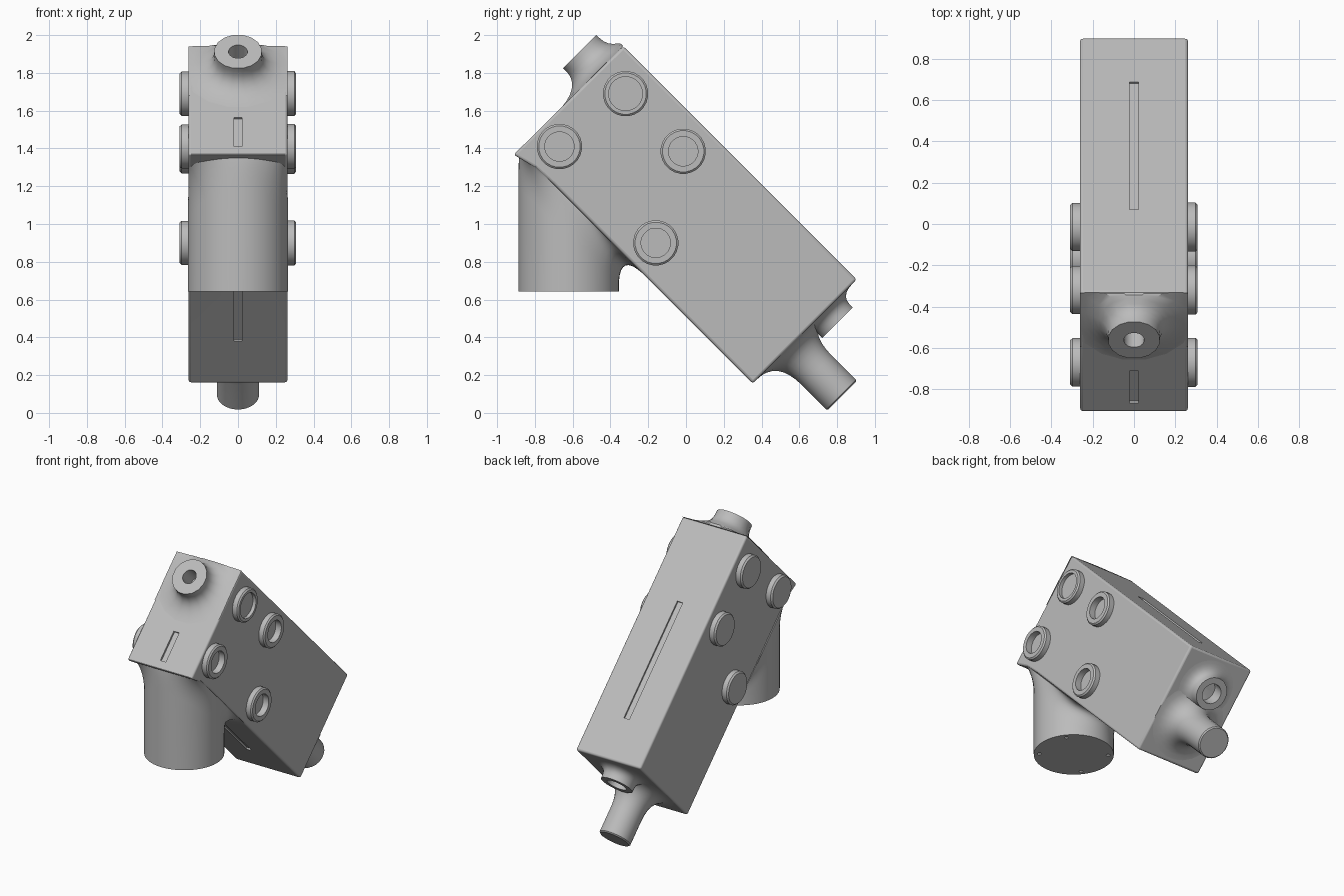
import bpy, bmesh
from math import sin, cos, pi, sqrt
from mathutils import Vector, Matrix

if "Cube" in bpy.data.objects:
    bpy.data.objects.remove(bpy.data.objects["Cube"])

grey = bpy.data.materials.new("plain_grey")
grey.use_nodes = True
GREY = (0.5, 0.5, 0.5, 1)
grey.diffuse_color = GREY
grey.node_tree.nodes["Principled BSDF"].inputs["Base Color"].default_value = GREY

# The housing leans 45 degrees: local y runs down its length, local z is its back
TILT = Matrix.Rotation(-pi / 4, 4, 'X')
HALF_W, U0, U1, V0, V1 = 0.262, -1.608, 0.14, 0.36, 1.138


def finish(name, bm, angle=0.6):
    bmesh.ops.recalc_face_normals(bm, faces=bm.faces)
    mesh = bpy.data.meshes.new(name)
    bm.to_mesh(mesh)
    bm.free()
    mesh.materials.append(grey)
    ob = bpy.data.objects.new(name, mesh)
    bpy.context.collection.objects.link(ob)
    smooth(ob, angle)
    return ob


def smooth(ob, angle=0.6):
    bpy.ops.object.select_all(action='DESELECT')
    ob.select_set(True)
    bpy.context.view_layer.objects.active = ob
    bpy.ops.object.shade_smooth_by_angle(angle=angle)


def loft(name, rings, angle=0.6):
    """Skin a list of equal rings and cap both ends."""
    bm = bmesh.new()
    rows = [[bm.verts.new(p) for p in ring] for ring in rings]
    n = len(rows[0])
    for a, b in zip(rows, rows[1:]):
        for i in range(n):
            j = (i + 1) % n
            bm.faces.new((a[i], a[j], b[j], b[i]))
    bm.faces.new(rows[0])
    bm.faces.new(rows[-1])
    return finish(name, bm, angle)


def bezier(a, b, c, steps=8):
    ts = [i / steps for i in range(steps + 1)]
    return [a * (1 - t) ** 2 + b * (2 * t * (1 - t)) + c * t * t for t in ts]


def lathe(name, origin, axis, profile, n=24, clamp=False, mat=None):
    """Turn (radius, height) points about an axis, kept inside the housing if asked."""
    turn = Vector(axis).to_track_quat('Z', 'Y')
    rings = []
    for r, h in profile:
        ring = []
        for i in range(n):
            a = 2 * pi * (i + 0.5) / n
            p = Vector(origin) + turn @ Vector((r * cos(a), r * sin(a), h))
            if clamp:
                p.x = max(-HALF_W, min(HALF_W, p.x))
                p.z = max(V0, min(V1, p.z))
            ring.append(mat @ p if mat else p)
        rings.append(ring)
    return loft(name, rings)


def flared(r, spread, rise):
    pts = bezier(Vector((r + spread, 0)), Vector((r, 0)), Vector((r, rise)))
    return [tuple(p) for p in pts]


def box(name, lo, hi, mat):
    bm = bmesh.new()
    bmesh.ops.create_cube(bm, size=1)
    lo, hi = Vector(lo), Vector(hi)
    for v in bm.verts:
        v.co = mat @ ((lo + hi) / 2 + v.co * (hi - lo))
    return finish(name, bm)


def cut(ob, cutter):
    mod = ob.modifiers.new("cut", 'BOOLEAN')
    mod.operation, mod.solver, mod.object = 'DIFFERENCE', 'EXACT', cutter
    bpy.ops.object.select_all(action='DESELECT')
    bpy.context.view_layer.objects.active = ob
    bpy.ops.object.modifier_apply(modifier=mod.name)
    bpy.data.objects.remove(cutter)


# Housing: leaning block with a small lip over the handle
side = [(-0.912, 1.367), (-0.80, 1.30), (-0.70, 1.21)]
side += [tuple((TILT @ Vector((0, u, v)))[1:]) for u, v in ((U1, V0), (U1, V1), (U0, V1))]
housing = loft("housing", [[Vector((x, y, z)) for y, z in side] for x in (-HALF_W, HALF_W)])
bev = housing.modifiers.new("bevel", 'BEVEL')
bev.width, bev.segments, bev.limit_method, bev.angle_limit = 0.014, 3, 'ANGLE', 0.7
bpy.context.view_layer.objects.active = housing
bpy.ops.object.modifier_apply(modifier=bev.name)

# Shallow grooves on the back, underside and upper end
G, S = 0.012, 0.022
for lo, hi in (((-S, -1.04, V1 - G), (S, -0.165, V1 + G)),
               ((-S, -0.95, V0 - G), (S, -0.177, V0 + G)),
               ((-S, U0 - 0.02, 0.384), (S, U0 + G, 0.603))):
    cut(housing, box("groove_cutter", lo, hi, TILT))

# Upper nozzle, lower spout and rod, each with a flared foot
nozzle_at, port_at, rod_at = (0, U0, 0.955), (0, U1, 0.905), (0, U1, 0.649)
cut(housing, lathe("hole_cutter", port_at, (0, 1, 0), [(0.07, -0.1), (0.07, 0.05)], mat=TILT))
lathe("upper_nozzle", nozzle_at, (0, -1, 0),
      flared(0.127, 0.2, 0.12) + [(0.127, 0.142), (0.05, 0.142), (0.05, 0.01)],
      n=16, clamp=True, mat=TILT)
lathe("lower_spout", port_at, (0, 1, 0),
      flared(0.115, 0.09, 0.07) + [(0.115, 0.09), (0.07, 0.09), (0.07, -0.1)],
      clamp=True, mat=TILT)
lathe("rod", rod_at, (0, 1, 0),
      flared(0.112, 0.15, 0.19) + [(0.112, 0.372), (0.104, 0.38)], clamp=True, mat=TILT)

# Bolts through the housing: sockets on one side, solid heads on the other
for i, (y, z) in enumerate([(-0.32, 1.69), (-0.67, 1.41), (-0.015, 1.385), (-0.16, 0.90)]):
    r, depth = (0.09, 0.02) if i == 0 else (0.078, -0.03)
    at = (HALF_W, y, z)
    if depth < 0:
        cut(housing, lathe("socket_cutter", at, (1, 0, 0), [(r, depth), (r, 0.02)], n=12))
    lathe(f"bolt_socket_{i + 1}", at, (1, 0, 0),
          [(0.12, 0), (0.12, 0.036), (0.11, 0.045), (r, 0.045), (r, depth)], n=24)
    lathe(f"bolt_head_{i + 1}", (-HALF_W, y, z), (-1, 0, 0),
          [(0.118, 0), (0.118, 0.036), (0.108, 0.047)], n=24)
smooth(housing)

# Handle: upright cylinder that flares into the leaning underside
R, YC, BOTTOM, D, N = 0.266, -0.622, 0.642, 0.2, 48
columns = []
for i in range(N):
    c, s = cos(2 * pi * i / N), sin(2 * pi * i / N)
    y = YC + R * s
    joint = Vector((R * c, y, V0 * sqrt(2) - y))
    end = joint + Vector((c, s, -s)).normalized() * D
    end.x = max(-HALF_W, min(HALF_W, end.x))
    over = max(0, U0 * sqrt(2) + 0.02 - (end.y - end.z)) / 2
    end += Vector((0, over, -over))
    foot = Vector((joint.x, y, BOTTOM))
    columns.append([foot] + bezier(joint - Vector((0, 0, D)), joint, end, 10))
handle = loft("handle", [list(ring) for ring in zip(*columns)])
for sx in (-1, 1):
    for sy in (-1, 1):
        cut(handle, lathe("pin_cutter", (0.18 * sx, YC + 0.14 * sy, BOTTOM), (0, 0, 1),
                          [(0.014, -0.02), (0.014, 0.05)], n=10))
smooth(handle)
